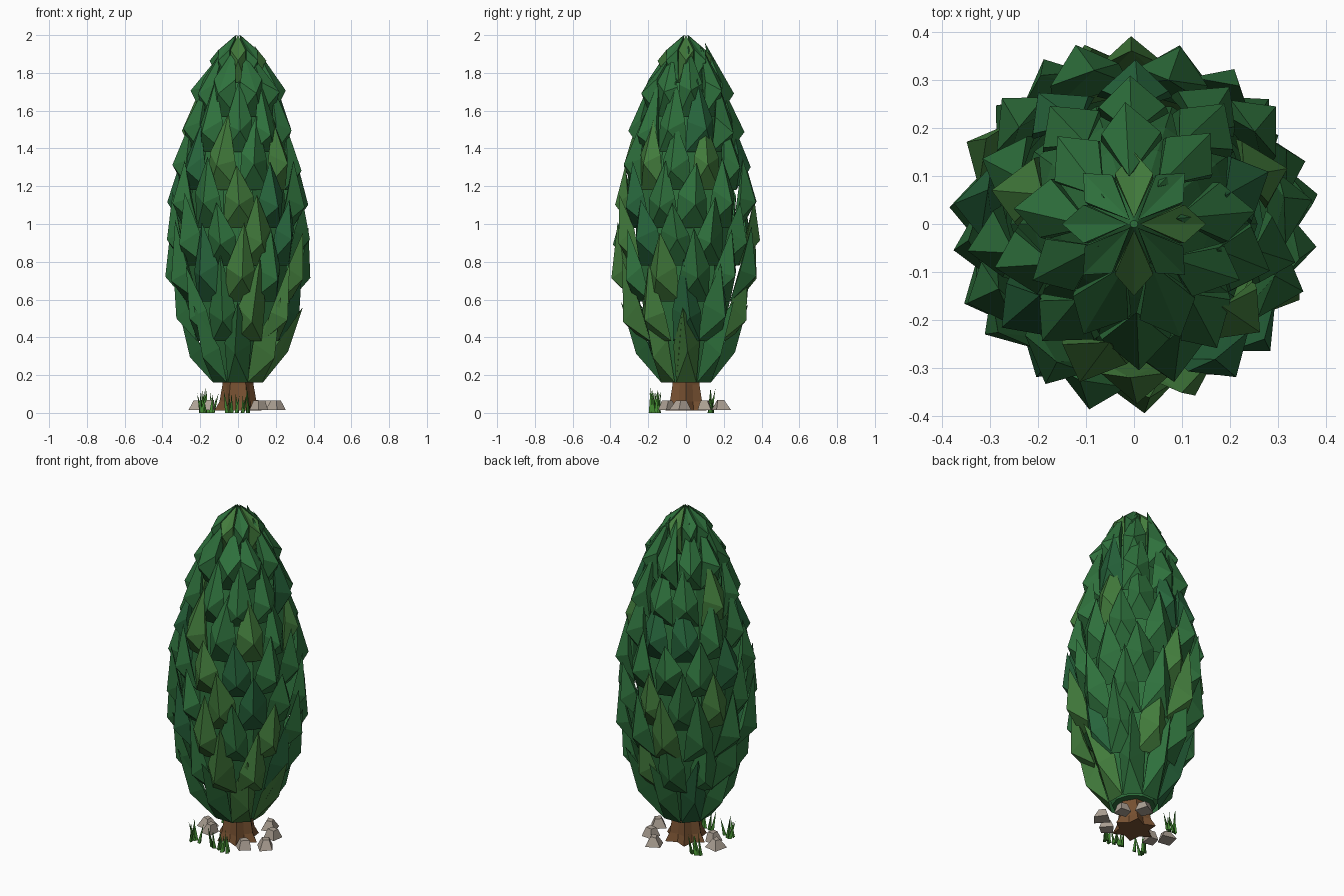
import bpy, bmesh, math, random
from mathutils import Vector, Matrix

if "Cube" in bpy.data.objects:
    bpy.data.objects.remove(bpy.data.objects["Cube"])

random.seed(11)


def material(name, rgb):
    m = bpy.data.materials.new(name)
    m.diffuse_color = (*rgb, 1)
    m.use_nodes = True
    m.node_tree.nodes["Principled BSDF"].inputs["Base Color"].default_value = m.diffuse_color
    return m


def finish(name, bm, mats):
    bmesh.ops.recalc_face_normals(bm, faces=bm.faces)
    me = bpy.data.meshes.new(name)
    bm.to_mesh(me)
    bm.free()
    ob = bpy.data.objects.new(name, me)
    bpy.context.collection.objects.link(ob)
    for m in mats:
        me.materials.append(m)
    return ob


def polar(r, a, z, side=0.0):
    # point at radius r and angle a, shifted sideways along the tangent
    return Vector((r * math.cos(a) - side * math.sin(a),
                   r * math.sin(a) + side * math.cos(a), z))


def lathe(bm, profile, sides):
    # profile rows are (z, even radius, odd radius)
    rings = [[bm.verts.new(polar((ra, rb)[s % 2], 2 * math.pi * s / sides, z))
              for s in range(sides)] for z, ra, rb in profile]
    for lo, hi in zip(rings, rings[1:]):
        for s in range(sides):
            q = (s + 1) % sides
            bm.faces.new((lo[s], lo[q], hi[q], hi[s]))
    bm.faces.new(rings[0])
    bm.faces.new(rings[-1])


greens = [material("leaf_green", (.028, .165, .046)),
          material("leaf_light_green", (.055, .20, .045)),
          material("leaf_dark_green", (.02, .13, .045))]
bark = material("bark", (.19, .085, .032))
stone = material("stone", (.42, .36, .30))
grass = material("grass", (.055, .25, .03))


# One leaf shard: tip, two wings, a protruding keel and a flat inner bottom edge
def leaf(bm, a, n, z0, rb, zk, rk, zt, rt, half, jitter):
    j = lambda s: random.uniform(-s, s) * jitter
    rk += random.uniform(-.012, .008) * jitter
    hb = math.pi * rb / n * 1.05
    zw, rw = zk + .055, rk - min(.065, rk * .3)
    t = polar(rt + j(.012), a, zt + j(.035), j(.025))
    k = polar(rk, a, zk + j(.02), j(.025))
    l = polar(rw, a, zw + j(.025), half)
    r = polar(rw, a, zw + j(.025), -half)
    bl, br = polar(rb, a, z0, hb), polar(rb, a, z0, -hb)
    T, K, L, R, BL, BR = [bm.verts.new(p) for p in (t, k, l, r, bl, br)]
    mat = random.choice((0, 0, 0, 0, 1, 2))
    for f in ((T, L, K), (T, K, R), (L, BL, K), (K, BR, R), (K, BL, BR),
              (T, BL, L), (T, R, BR), (T, BR, BL)):
        bm.faces.new(f).material_index = mat


# Foliage tiers: count, bottom z/r, keel z/r, tip z/r, wing half width
tiers = [(8, .16, .13, .31, .265, .59, .335, .07),
         (10, .38, .215, .50, .335, .81, .345, .075),
         (11, .59, .265, .71, .39, .99, .365, .075),
         (11, .78, .28, .90, .39, 1.14, .355, .075),
         (11, .98, .28, 1.10, .385, 1.33, .32, .075),
         (11, 1.18, .265, 1.30, .345, 1.55, .25, .07),
         (10, 1.38, .23, 1.49, .31, 1.75, .19, .07),
         (9, 1.57, .175, 1.69, .25, 1.93, .09, .062),
         (8, 1.75, .095, 1.865, .15, 2.0, .012, .04)]
for i, (n, *dims) in enumerate(tiers):
    bm = bmesh.new()
    top = i == len(tiers) - 1
    for s in range(n):
        a = 2 * math.pi * (s + .5 * (i % 2)) / n - math.pi / 2
        leaf(bm, a + (0 if top else random.uniform(-.05, .05)), n, *dims,
             0 if top else 1)
    finish(f"foliage_tier_{i + 1}", bm, greens)

# Dense inner body that closes the gaps between the leaves
bm = bmesh.new()
lathe(bm, [(t[1], t[2] * .92, t[2] * .92) for t in tiers] + [(1.95, .008, .008)], 10)
finish("foliage_core", bm, [greens[0]])

# Trunk with flared, star-shaped roots
bm = bmesh.new()
lathe(bm, ((.012, .125, .08), (.06, .098, .075), (.15, .082, .07), (.2, .08, .07)), 12)
finish("trunk", bm, [bark])

# Tapered stones around the base
stones = ((.11, -.10, .05), (.205, -.03, .055), (.165, .10, .05),
          (.08, .185, .055), (-.215, .02, .055), (-.155, -.04, .045))
for i, (x, y, r) in enumerate(stones):
    bm = bmesh.new()
    h = random.uniform(.045, .055)
    bmesh.ops.create_cone(bm, cap_ends=True, segments=4, radius1=r,
                          radius2=r * .5, depth=h,
                          matrix=Matrix.Translation((x, y, .015 + h / 2))
                          @ Matrix.Rotation(random.uniform(0, 6), 4, 'Z'))
    for v in bm.verts:
        v.co += Vector([random.uniform(-.008, .008) for _ in range(2)] + [0])
    finish(f"stone_{i + 1}", bm, [stone])

# Grass tufts made of thin three-sided blades
tufts = ((-.165, -.15, 6), (-.03, -.175, 5), (.03, -.165, 4), (-.155, .14, 6))
for i, (x, y, count) in enumerate(tufts):
    bm = bmesh.new()
    for b in range(count):
        c = Vector((x + random.uniform(-.03, .03), y + random.uniform(-.025, .025), 0))
        turn = random.uniform(0, 6)
        base = [bm.verts.new(c + polar(.012, turn + k * 2.094, 0)) for k in range(3)]
        lean = polar(random.uniform(.005, .03), random.uniform(0, 6.28),
                     random.uniform(.07, .14))
        tip = bm.verts.new(c + lean)
        bm.faces.new(base)
        for k in range(3):
            bm.faces.new((base[k], base[(k + 1) % 3], tip))
    finish(f"grass_tuft_{i + 1}", bm, [grass])
